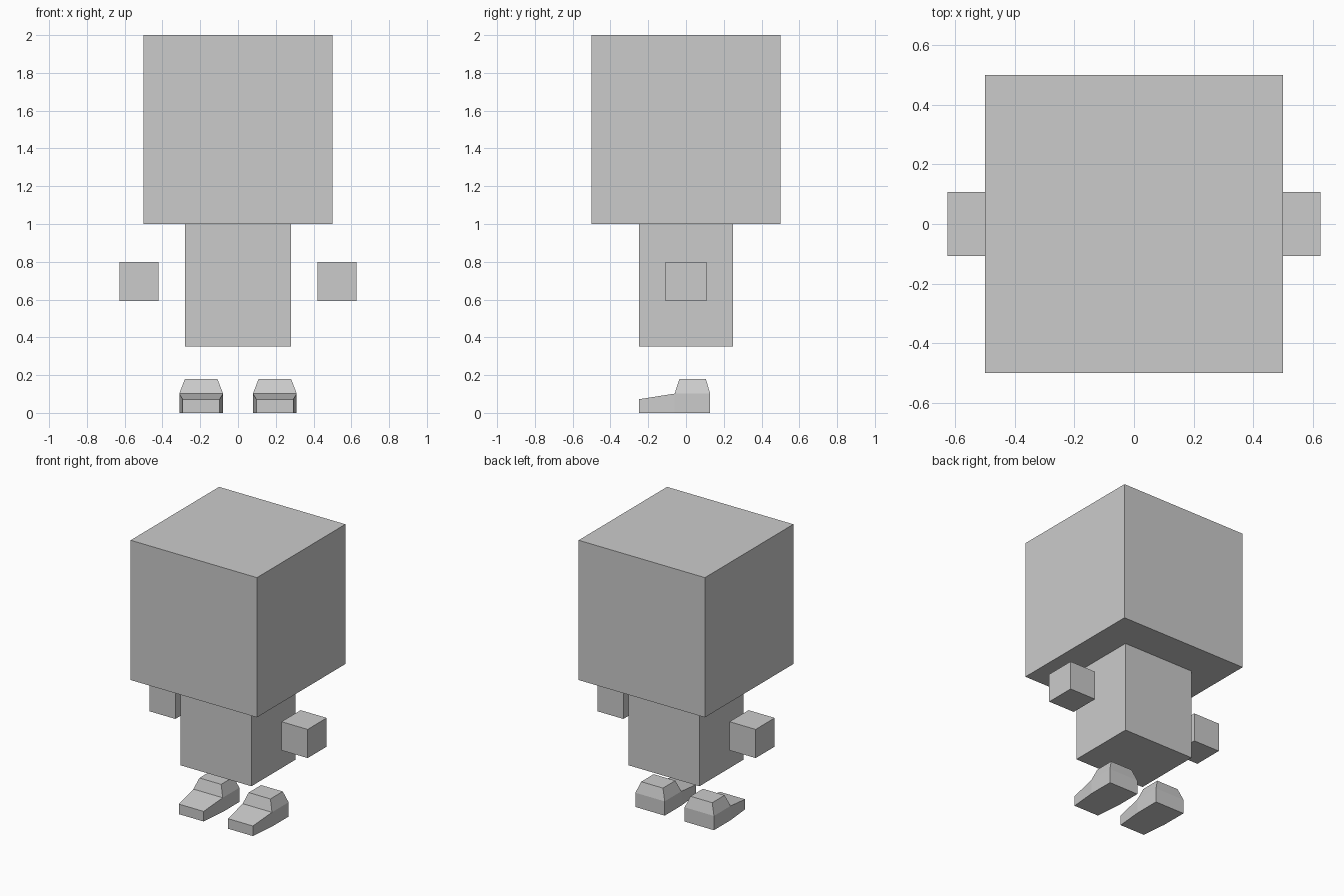
import bpy
import bmesh

cube = bpy.data.objects.get("Cube")
if cube:
    bpy.data.objects.remove(cube, do_unlink=True)

# Single plain grey material
GREY = (0.6, 0.6, 0.6, 1.0)
grey = bpy.data.materials.new("light_grey")
grey.use_nodes = True
grey.diffuse_color = GREY
grey.node_tree.nodes["Principled BSDF"].inputs["Base Color"].default_value = GREY


def finish(name, bm):
    bmesh.ops.recalc_face_normals(bm, faces=bm.faces)
    mesh = bpy.data.meshes.new(name)
    bm.to_mesh(mesh)
    bm.free()
    mesh.materials.append(grey)
    obj = bpy.data.objects.new(name, mesh)
    bpy.context.collection.objects.link(obj)
    return obj


def box(name, lo, hi):
    bm = bmesh.new()
    bmesh.ops.create_cube(bm, size=1)
    for v in bm.verts:
        v.co = [(a + b) / 2 + c * (b - a) for a, b, c in zip(lo, hi, v.co)]
    return finish(name, bm)


def foot(name, cx):
    """Tapered toe, straight heel and a chamfered ankle block."""
    bm = bmesh.new()

    def ring(points):
        return [bm.verts.new((cx + x, y, z)) for x, y, z in points]

    # Cross-sections from toe to heel: half width, y, top height
    sections = [ring([(-w, y, 0), (w, y, 0), (w, y, h), (-w, y, h)])
                for w, y, h in ((0.098, -0.25, 0.072),
                                (0.116, -0.06, 0.102),
                                (0.116, 0.128, 0.102))]
    toe, mid, heel = sections
    bm.faces.new(toe)
    bm.faces.new(heel)
    for a, b in ((toe, mid), (mid, heel)):
        for i in range(4):
            if a is mid and i == 2:
                continue  # open under the ankle
            j = (i + 1) % 4
            bm.faces.new((a[i], a[j], b[j], b[i]))

    # Ankle: taper from the heel opening up to a smaller flat top
    base = [mid[3], mid[2], heel[2], heel[3]]
    top = ring([(-0.086, -0.035, 0.18), (0.086, -0.035, 0.18),
                (0.086, 0.105, 0.18), (-0.086, 0.105, 0.18)])
    for i in range(4):
        j = (i + 1) % 4
        bm.faces.new((base[i], base[j], top[j], top[i]))
    bm.faces.new(top)
    return finish(name, bm)


# Head and body
box("head", (-0.5, -0.5, 1.0), (0.5, 0.5, 2.0))
box("body", (-0.28, -0.248, 0.352), (0.28, 0.248, 1.0))

# Floating hands and feet on both sides
for side, s in (("left", 1), ("right", -1)):
    x0, x1 = sorted((s * 0.42, s * 0.627))
    box(side + "_hand", (x0, -0.108, 0.593), (x1, 0.108, 0.798))
    foot(side + "_foot", s * 0.195)
